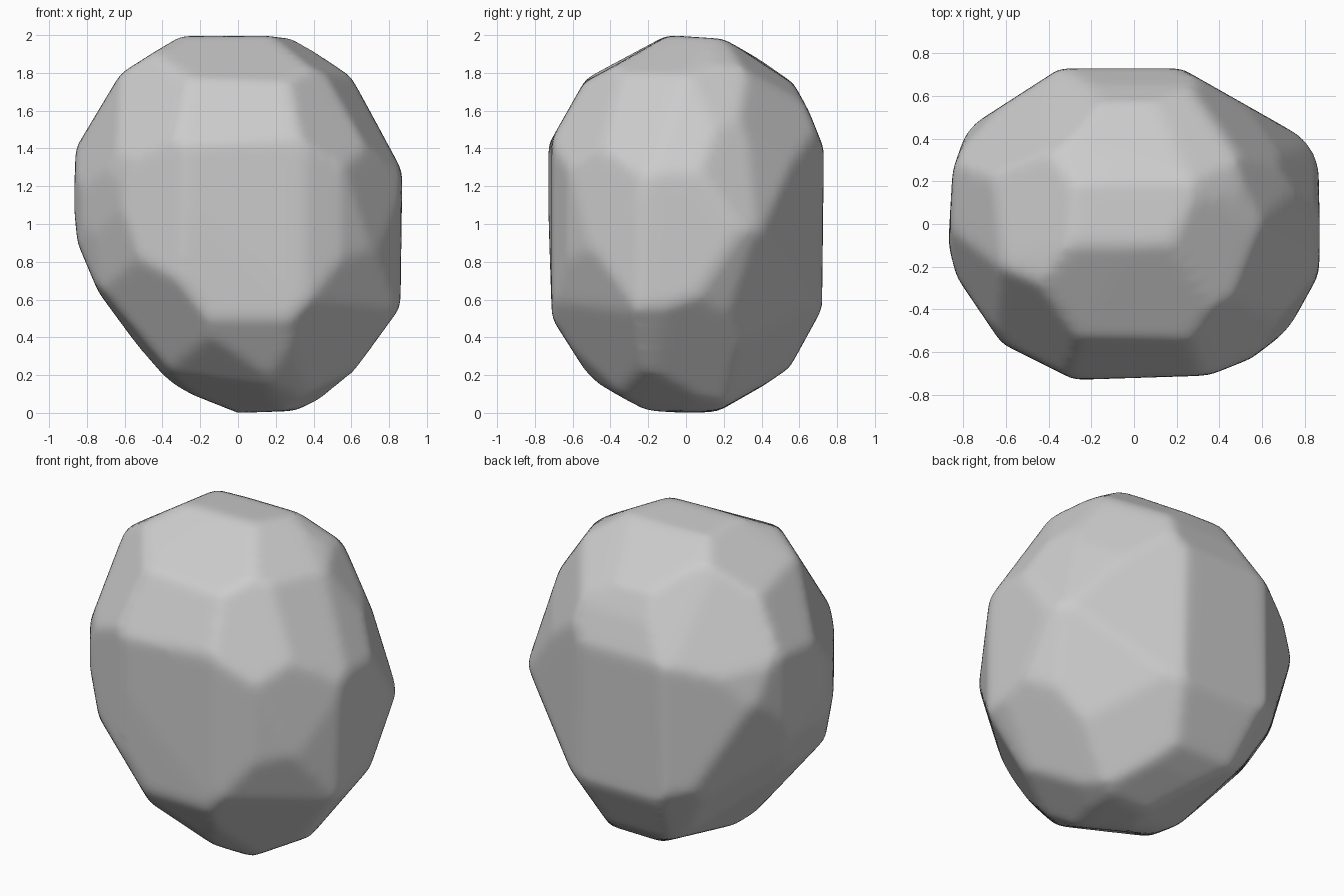
import bpy, bmesh
from math import radians, sin, cos
from mathutils import Vector

default = bpy.data.objects.get("Cube")
if default:
    bpy.data.objects.remove(default, do_unlink=True)

# Contours of the boulder around its centre, clockwise from the top
FRONT = [(-.3, 1), (.2, 1), (.3, .98), (.6, .78), (.87, .28), (.86, -.44), (.55, -.87), (.3, -.99),
         (0, -1), (-.38, -.85), (-.74, -.36), (-.85, -.1), (-.87, .1), (-.86, .4), (-.62, .8)]
SIDE = [(-.1, 1), (.2, .98), (.55, .78), (.65, .6), (.73, .4), (.72, -.45), (.55, -.76),
        (.2, -1), (-.2, -1), (-.5, -.83), (-.71, -.5), (-.74, .4), (-.53, .77)]
PLAN = [(-.33, .74), (.22, .73), (.82, .39), (.87, .28), (.87, -.23), (.72, -.5), (.55, -.63),
        (.35, -.71), (-.28, -.73), (-.62, -.56), (-.83, -.25), (-.87, -.1), (-.85, .25), (-.78, .45)]
FRONT_OBLIQUE = [(-.12, 1.01), (.31, .9), (.58, .72), (.74, .35), (.88, -.1), (.73, -.53), (.4, -.91),
                 (.08, -1.02), (-.13, -.96), (-.49, -.72), (-.77, -.25), (-.85, .2), (-.62, .8)]
BACK_OBLIQUE = [(-.09, .97), (.55, .8), (.78, .46), (.85, .07), (.77, -.37), (.33, -.83),
                (-.13, -.94), (-.42, -.85), (-.64, -.54), (-.88, .04), (-.7, .57), (-.49, .85)]
LOW_OBLIQUE = [(-.07, 1.01), (.48, .81), (.8, .4), (.87, .07), (.75, -.33), (.6, -.54), (.25, -.85),
               (.09, -.91), (-.43, -.86), (-.69, -.62), (-.86, -.09), (-.8, .4), (-.43, .9)]


def plane_axes(azimuth, elevation):
    """Right and up vectors of the plane facing the given direction."""
    a, e = radians(azimuth), radians(elevation)
    right = Vector((-sin(a), cos(a), 0))
    up = Vector((-cos(a) * sin(e), -sin(a) * sin(e), cos(e)))
    return right, up


def chip(bm, point, normal):
    """Cut a flat facet and close the opening."""
    geom = bm.verts[:] + bm.edges[:] + bm.faces[:]
    cut = bmesh.ops.bisect_plane(bm, geom=geom, dist=1e-5, plane_co=point,
                                 plane_no=normal, clear_outer=True)
    bmesh.ops.holes_fill(bm, edges=[e for e in bm.edges if e.is_boundary], sides=0)


def chip_contour(bm, contour, azimuth, elevation, slack=1.0):
    right, up = plane_axes(azimuth, elevation)
    for (u, v), (s, t) in zip(contour, contour[1:] + contour[:1]):
        point = (right * u + up * v) * slack
        chip(bm, point, (right * (v - t) + up * (s - u)).normalized())


# Rough block, chipped down facet by facet
bm = bmesh.new()
bmesh.ops.create_cube(bm, size=3)
chip_contour(bm, FRONT, -90, 0)
chip_contour(bm, SIDE, 0, 0)
chip_contour(bm, PLAN, -90, 90)
chip_contour(bm, FRONT_OBLIQUE, -55, 25, 1.01)
chip_contour(bm, BACK_OBLIQUE, 125, 25, 1.01)
chip_contour(bm, LOW_OBLIQUE, 50, -28, 1.01)

# Broad facets across the eight corners
for sx in (-1, 1):
    for sy in (-1, 1):
        for sz in (-1, 1):
            normal = Vector((sx / .87, sy / .73, sz))
            chip(bm, normal * (1.8 / normal.length_squared), normal.normalized())

bmesh.ops.remove_doubles(bm, verts=bm.verts[:], dist=.002)
bmesh.ops.recalc_face_normals(bm, faces=bm.faces[:])
bmesh.ops.translate(bm, verts=bm.verts[:], vec=(0, 0, 1))
mesh = bpy.data.meshes.new("boulder")
bm.to_mesh(mesh)
bm.free()
boulder = bpy.data.objects.new("boulder", mesh)
bpy.context.collection.objects.link(boulder)

# Worn edges
remesh = boulder.modifiers.new("even_surface", 'REMESH')
remesh.mode = 'VOXEL'
remesh.voxel_size = .03
worn = boulder.modifiers.new("worn_edges", 'SMOOTH')
worn.factor = .5
worn.iterations = 8

bpy.context.view_layer.objects.active = boulder
boulder.select_set(True)
for name in ("even_surface", "worn_edges"):
    bpy.ops.object.modifier_apply(modifier=name)
bpy.ops.object.shade_smooth_by_angle(angle=radians(35))

# Plain grey stone
stone = bpy.data.materials.new("grey_stone")
stone.use_nodes = True
colour = (.6, .6, .6, 1)
stone.diffuse_color = colour
stone.node_tree.nodes["Principled BSDF"].inputs["Base Color"].default_value = colour
boulder.data.materials.clear()
boulder.data.materials.append(stone)
